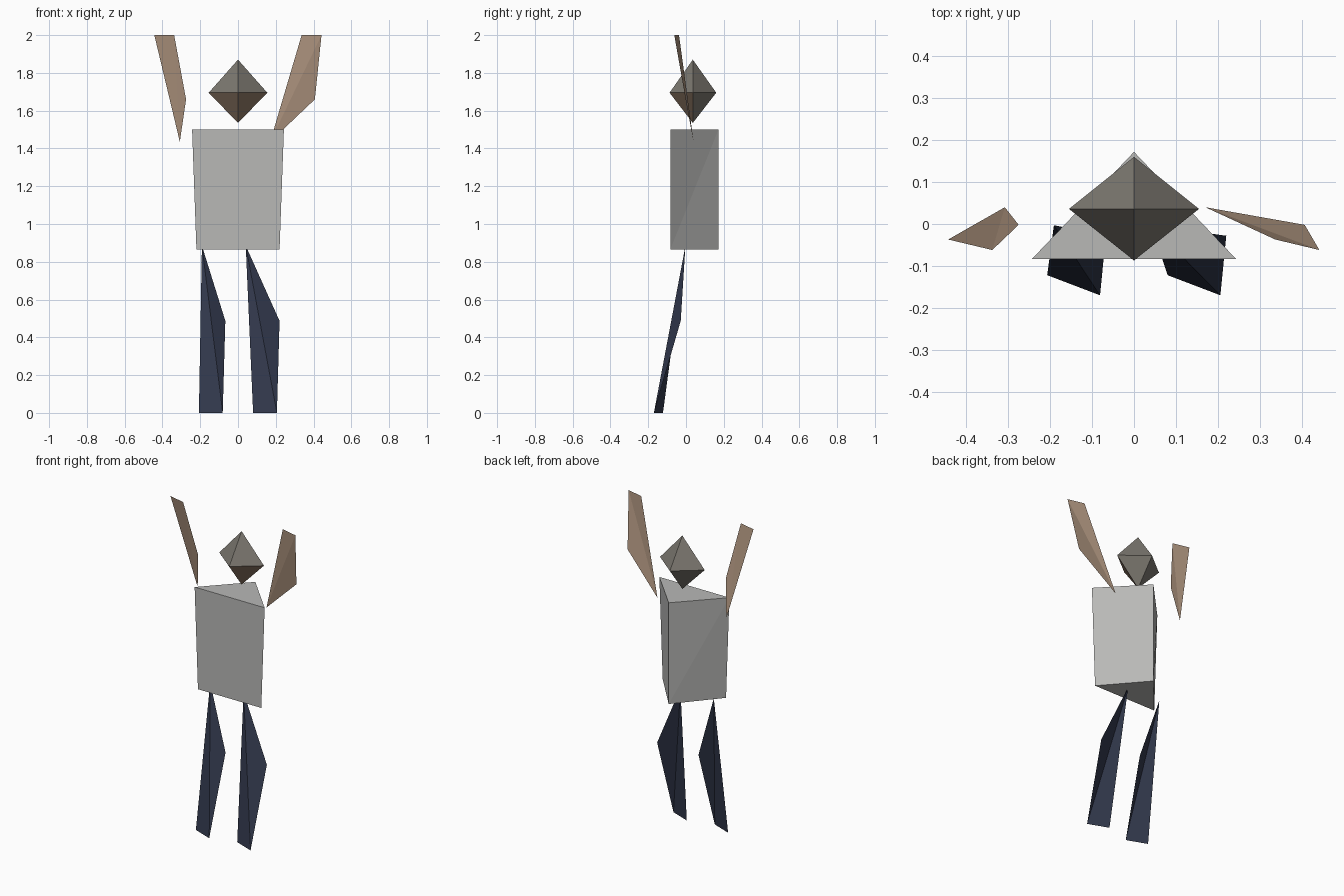
import bpy

cube = bpy.data.objects.get("Cube")
if cube:
    bpy.data.objects.remove(cube)


def material(name, color):
    m = bpy.data.materials.new(name)
    m.use_nodes = True
    m.diffuse_color = (*color, 1)
    m.node_tree.nodes["Principled BSDF"].inputs["Base Color"].default_value = (*color, 1)
    return m


shirt = material("shirt light grey", (0.48, 0.48, 0.47))
trousers = material("trousers navy", (0.033, 0.042, 0.076))
skin = material("arm skin", (0.434, 0.305, 0.216))
hair = material("hair grey", (0.198, 0.184, 0.159))
face_skin = material("face brown", (0.275, 0.191, 0.133))


def build(name, points, faces, *materials):
    mesh = bpy.data.meshes.new(name)
    mesh.from_pydata(points, [], faces)
    for m in materials:
        mesh.materials.append(m)
    obj = bpy.data.objects.new(name, mesh)
    bpy.context.collection.objects.link(obj)
    return obj


def limb(name, tip, joint, outer, inner, mat):
    # Folded sheet of two triangles sharing the tip-to-end edge
    faces = [(0, 1, 2), (0, 2, 3)]
    return build(name, [tip, joint, outer, inner], faces, mat)


# Torso: tapered triangular prism with its ridge at the back
def section(half_width, z):
    return [(-half_width, -0.083, z), (half_width, -0.083, z), (0, 0.172, z)]


build("torso", section(0.22, 0.865) + section(0.243, 1.5),
      [(2, 1, 0), (3, 4, 5), (0, 1, 4, 3),
       (1, 2, 5), (1, 5, 4), (2, 0, 3), (2, 3, 5)], shirt)

# Head: octahedron, with the two lower front faces as the bare face
ring = [(-0.155, 0.036, 1.695), (0, -0.087, 1.695),
        (0.155, 0.036, 1.695), (0, 0.16, 1.695)]
head_faces = []
for i in range(4):
    j = (i + 1) % 4
    head_faces += [(i, j, 4), (j, i, 5)]
head = build("head", ring + [(0, 0.036, 1.87), (0, 0.036, 1.535)],
             head_faces, hair, face_skin)
for poly in head.data.polygons:
    if poly.normal.z < 0 and poly.normal.y < 0:
        poly.material_index = 1

# Raised arms: shoulder tip, elbow, then the two hand corners
limb("left_arm", (0.17, 0.04, 1.435), (0.407, -0.002, 1.66),
     (0.442, -0.062, 2), (0.337, -0.037, 2), skin)
limb("right_arm", (-0.308, 0.04, 1.435), (-0.275, -0.002, 1.66),
     (-0.338, -0.062, 2), (-0.443, -0.037, 2), skin)

# Legs: the hip tip, the two foot corners and the knee
limb("left_leg", (0.041, -0.003, 0.885), (0.08, -0.122, 0),
     (0.206, -0.17, 0), (0.22, -0.028, 0.487), trousers)
limb("right_leg", (-0.191, -0.003, 0.885), (-0.207, -0.122, 0),
     (-0.081, -0.17, 0), (-0.067, -0.028, 0.487), trousers)
